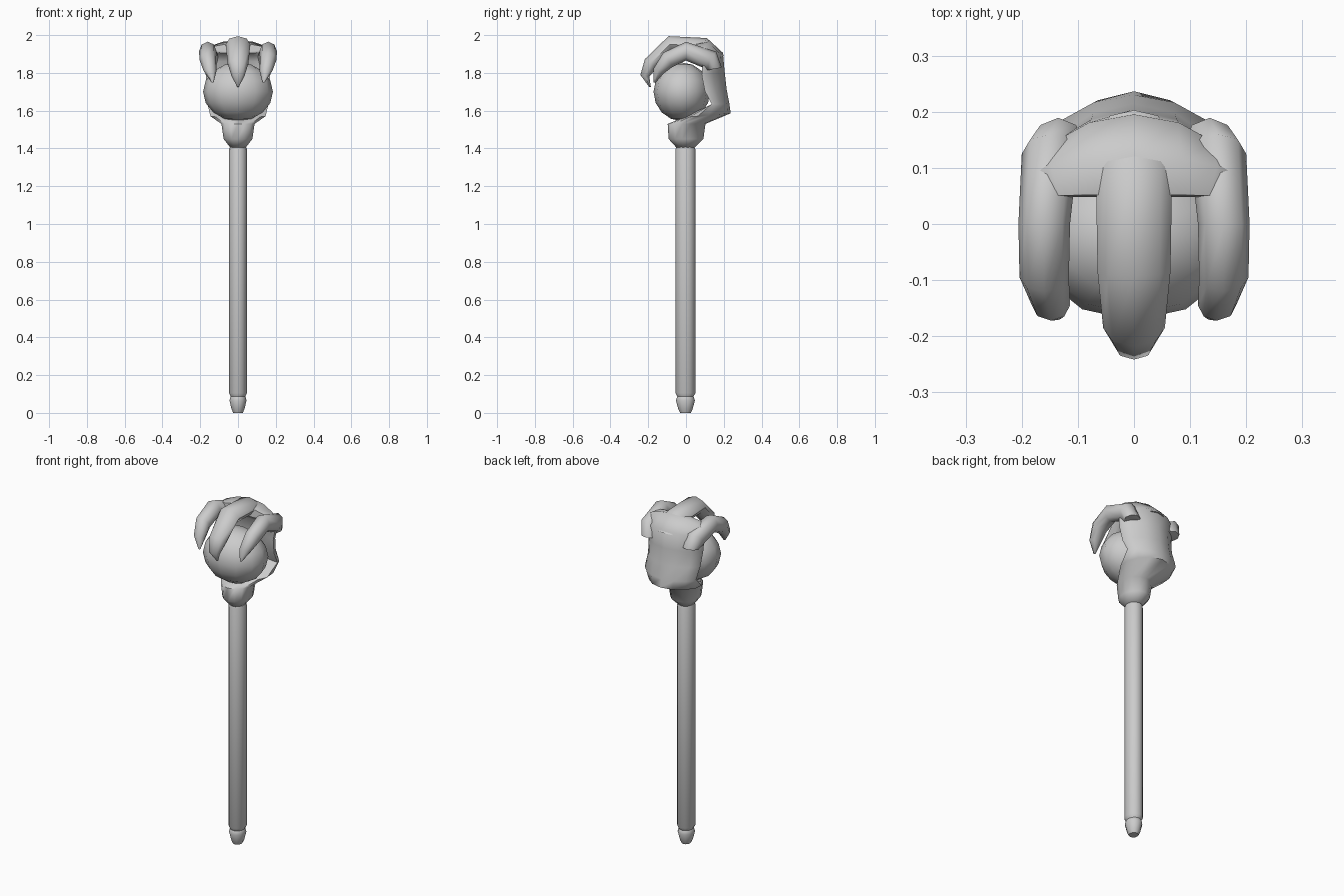
import bpy, bmesh, math
from mathutils import Vector

cube = bpy.data.objects.get("Cube")
if cube:
    bpy.data.objects.remove(cube, do_unlink=True)

grey = bpy.data.materials.new("stone grey")
grey.use_nodes = True
colour = (0.6, 0.6, 0.6, 1)
grey.diffuse_color = colour
grey.node_tree.nodes["Principled BSDF"].inputs["Base Color"].default_value = colour


def finish(name, bm, angle=60):
    """Turn a bmesh into a smooth-shaded object."""
    bmesh.ops.recalc_face_normals(bm, faces=bm.faces)
    mesh = bpy.data.meshes.new(name)
    bm.to_mesh(mesh)
    bm.free()
    mesh.materials.append(grey)
    obj = bpy.data.objects.new(name, mesh)
    bpy.context.collection.objects.link(obj)
    bpy.ops.object.select_all(action="DESELECT")
    obj.select_set(True)
    bpy.context.view_layer.objects.active = obj
    bpy.ops.object.shade_smooth_by_angle(angle=math.radians(angle))
    return obj


def loft(name, sections, sides, side=1, angle=60):
    """Skin oval sections: x, y, z, half width, half thickness, tilt, bow."""
    bm = bmesh.new()
    rings = []
    for x, y, z, w, h, tilt, bow in sections:
        out = Vector((0, math.cos(math.radians(tilt)), math.sin(math.radians(tilt))))
        ring = []
        for i in range(sides):
            t = math.tau * i / sides + math.pi / 2
            c, s = math.cos(t), math.sin(t)
            p = Vector((side * x + w * c, y, z)) + out * (h * s - bow * c * c)
            ring.append(bm.verts.new(p))
        rings.append(ring)
    for a, b in zip(rings, rings[1:]):
        for i in range(sides):
            j = (i + 1) % sides
            bm.faces.new((a[i], a[j], b[j], b[i]))
    bm.faces.new(rings[0])
    bm.faces.new(rings[-1])
    return finish(name, bm, angle)


def round_part(name, profile, sides=12):
    return loft(name, [(0, -0.003, z, r * 0.9, r, 0, 0) for r, z in profile], sides)


# Shaft and its end knob
round_part("shaft", [(0.042, 0.085), (0.053, 0.105), (0.053, 1.395), (0.042, 1.42)])
round_part("end_knob", [(0.028, 0), (0.038, 0.02), (0.05, 0.065), (0.046, 0.08), (0.036, 0.1)])

# Wrist flaring into the cupped palm
loft("wrist_and_palm", [
    (0, -0.003, 1.405, 0.042, 0.048, 0, 0),
    (0, 0.0, 1.45, 0.078, 0.092, 0, 0),
    (0, 0.003, 1.53, 0.09, 0.1, 0, 0),
    (0, 0.11, 1.575, 0.15, 0.127, 5, 0.02),
    (0, 0.192, 1.635, 0.165, 0.038, 0, 0.05),
    (0, 0.175, 1.71, 0.168, 0.04, 5, 0.07),
    (0, 0.163, 1.8, 0.175, 0.042, 8, 0.075),
    (0, 0.15, 1.885, 0.185, 0.05, 25, 0.06),
    (0, 0.1, 1.935, 0.19, 0.045, 60, 0.035),
    (0, 0.05, 1.93, 0.17, 0.025, 85, 0.01),
], 14)

# Orb held in the hand
bm = bmesh.new()
bmesh.ops.create_uvsphere(bm, u_segments=12, v_segments=8, radius=1)
for v in bm.verts:
    v.co = Vector((v.co.x * 0.185, v.co.y * 0.15 - 0.022, v.co.z * 0.155 + 1.7))
finish("orb", bm)

# Middle finger curling over the top
loft("middle_finger", [
    (0, 0.17, 1.88, 0.06, 0.035, 20, 0),
    (0, 0.095, 1.945, 0.068, 0.042, 70, 0),
    (0, -0.085, 1.95, 0.065, 0.045, 100, 0),
    (0, -0.185, 1.85, 0.055, 0.04, 145, 0),
    (0, -0.218, 1.785, 0.035, 0.024, 170, 0),
    (0, -0.19, 1.725, 0.004, 0.004, 190, 0),
], 8)

# Outer fingers, mirrored
for label, side in (("left", 1), ("right", -1)):
    loft(label + "_finger", [
        (0.135, 0.145, 1.82, 0.045, 0.045, 10, 0),
        (0.15, 0.125, 1.87, 0.05, 0.055, 50, 0),
        (0.16, 0.0, 1.915, 0.046, 0.05, 90, 0),
        (0.16, -0.095, 1.87, 0.044, 0.045, 125, 0),
        (0.148, -0.145, 1.81, 0.034, 0.03, 155, 0),
        (0.135, -0.165, 1.75, 0.006, 0.006, 180, 0),
    ], 8, side)
